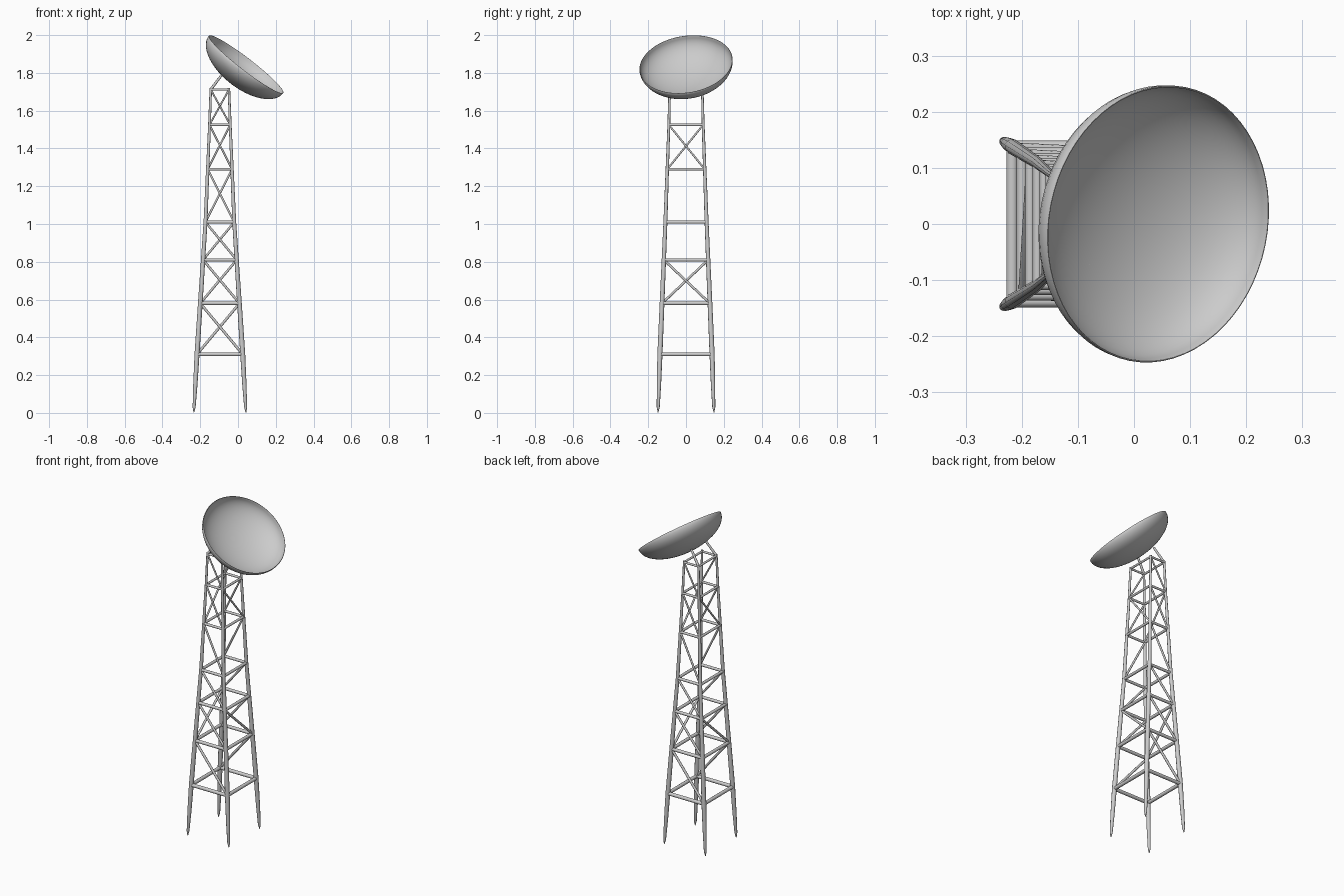
import bpy, bmesh, math
from mathutils import Vector, Matrix

if "Cube" in bpy.data.objects:
    bpy.data.objects.remove(bpy.data.objects["Cube"])

CX = -0.096
# height, half width in x, half width in y
SHAPE = [(0.0, .138, .148), (.31, .121, .138), (1.01, .076, .109),
         (1.52, .055, .091), (1.72, .048, .086)]
LEVELS = [.31, .58, .81, 1.01, 1.29, 1.525, 1.712]
CORNERS = [(-1, -1), (1, -1), (1, 1), (-1, 1)]


def corner(c, z):
    """Centre of a leg at height z."""
    for a, b in zip(SHAPE, SHAPE[1:]):
        if z <= b[0]:
            break
    t = (z - a[0]) / (b[0] - a[0])
    return Vector((CX + c[0] * (a[1] + t * (b[1] - a[1])),
                   c[1] * (a[2] + t * (b[2] - a[2])), z))


def tubes(name, paths):
    """Round tubes; each path is a list of (point, radius)."""
    cu = bpy.data.curves.new(name, 'CURVE')
    cu.dimensions = '3D'
    cu.bevel_depth = 1.0
    cu.bevel_resolution = 3
    cu.use_fill_caps = True
    for path in paths:
        s = cu.splines.new('POLY')
        s.points.add(len(path) - 1)
        for p, (co, r) in zip(s.points, path):
            p.co = (*co, 1)
            p.radius = r
    ob = bpy.data.objects.new(name, cu)
    bpy.context.collection.objects.link(ob)
    finish(ob)
    return ob


def finish(ob):
    bpy.ops.object.select_all(action='DESELECT')
    ob.select_set(True)
    bpy.context.view_layer.objects.active = ob
    if ob.type == 'CURVE':
        bpy.ops.object.convert(target='MESH')
    bpy.ops.object.shade_smooth_by_angle(angle=math.radians(45))


# Legs, tapering upward and sharpened at the feet
leg_r = [(.003, .002), (.03, .008), (.15, .0115), (.31, .0135), (.6, .0125),
         (1.01, .0105), (1.52, .0075), (1.72, .0065)]
tubes("tower_legs", [[(corner(c, z), r) for z, r in leg_r] for c in CORNERS])


def bar_r(z):
    return .0115 - .003 * z


# Horizontal rings
rings = []
for z in LEVELS:
    for i in range(4):
        rings.append([(corner(CORNERS[i], z), bar_r(z)),
                      (corner(CORNERS[(i + 1) % 4], z), bar_r(z))])
tubes("horizontal_bars", rings)

# One diagonal per face, opposite faces crossing: every panel front and back,
# two panels on the sides
braces = []
for n, (z0, z1) in enumerate(zip(LEVELS, LEVELS[1:])):
    for i in range(4):
        if i % 2 and n not in (1, 4):
            continue
        a, b = CORNERS[i], CORNERS[(i + 1) % 4]
        r = bar_r(z0) * .7
        braces.append([(corner(a, z1), r), (corner(b, z0), r)])
tubes("diagonal_braces", braces)

# Struts holding the dish
tubes("dish_struts", [[(corner((-1, s), 1.712), .0075),
                       (Vector((-.084, y, 1.792)), .0065)]
                      for s, y in ((-1, -.068), (1, .068))])

# Dish: revolved half-ellipse shell with thin rounded rim
R, D, T, N = .249, .126, .007, 14
IN_R = R - .0035
prof = [(R * math.sin(k / N * math.pi / 2), -D * math.cos(k / N * math.pi / 2))
        for k in range(N + 1)]
prof += [(R - .001, .002), (IN_R + .001, .002)]
prof += [(IN_R * math.sin(k / N * math.pi / 2), -(D - T) * math.cos(k / N * math.pi / 2))
         for k in range(N, -1, -1)]
bm = bmesh.new()
vs = [bm.verts.new((x, 0, z)) for x, z in prof]
es = [bm.edges.new(p) for p in zip(vs, vs[1:])]
bmesh.ops.spin(bm, geom=vs + es, cent=(0, 0, 0), axis=(0, 0, 1),
               angle=math.tau, steps=64, use_merge=True)
bmesh.ops.remove_doubles(bm, verts=bm.verts, dist=1e-5)
bmesh.ops.recalc_face_normals(bm, faces=bm.faces)
me = bpy.data.meshes.new("dish")
bm.to_mesh(me)
bm.free()
dish = bpy.data.objects.new("dish", me)
bpy.context.collection.objects.link(dish)
facing = Vector((.605, -.13, .785)).normalized()
turn = Vector((0, 0, 1)).rotation_difference(facing).to_matrix().to_4x4()
dish.matrix_world = Matrix.Translation((.042, 0, 1.844)) @ turn
finish(dish)
